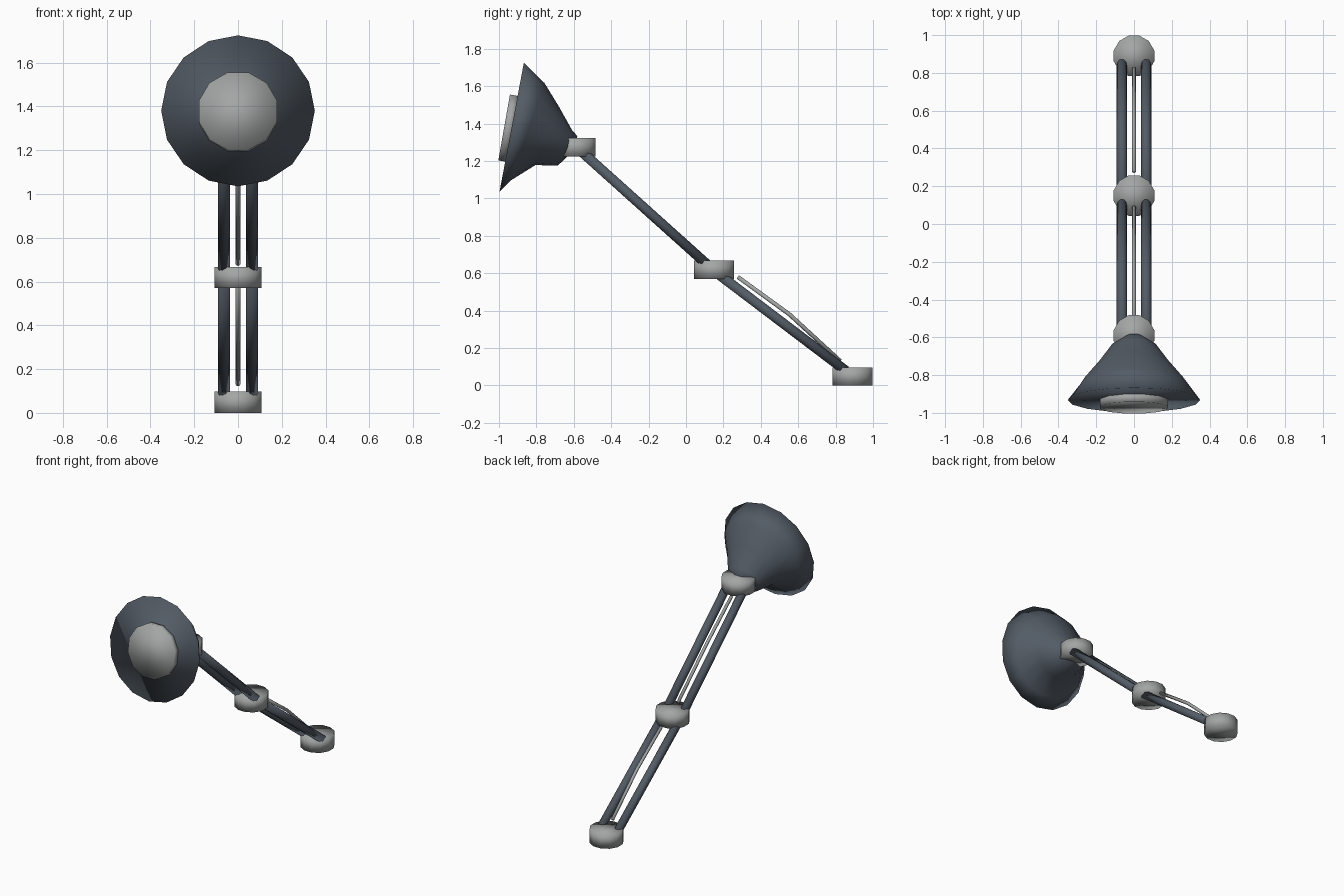
import bpy, bmesh, math
from mathutils import Vector, Matrix

if "Cube" in bpy.data.objects:
    bpy.data.objects.remove(bpy.data.objects["Cube"])


def material(name, rgb):
    m = bpy.data.materials.new(name)
    m.diffuse_color = (*rgb, 1)
    m.use_nodes = True
    m.node_tree.nodes["Principled BSDF"].inputs["Base Color"].default_value = m.diffuse_color
    return m


SLATE = material("dark slate", (0.085, 0.105, 0.13))
GREY = material("light grey", (0.36, 0.38, 0.37))


def loft(name, rings, mat):
    """Skin a list of vertex rings and cap both ends."""
    bm = bmesh.new()
    loops = [[bm.verts.new(p) for p in ring] for ring in rings]
    n = len(loops[0])
    for a, b in zip(loops, loops[1:]):
        for i in range(n):
            j = (i + 1) % n
            bm.faces.new((a[i], a[j], b[j], b[i]))
    bm.faces.new(loops[0])
    bm.faces.new(loops[-1])
    bmesh.ops.recalc_face_normals(bm, faces=bm.faces)
    for f in bm.faces:
        f.smooth = True
    me = bpy.data.meshes.new(name)
    bm.to_mesh(me)
    bm.free()
    me.materials.append(mat)
    ob = bpy.data.objects.new(name, me)
    bpy.context.collection.objects.link(ob)
    return ob


def ring(centre, radius, n, tilt, phase=0.0, wide=1.0):
    """Circle whose plane starts in XZ and is tilted about X (degrees)."""
    rot = Matrix.Rotation(math.radians(-tilt), 3, 'X')
    pts = []
    for i in range(n):
        a = math.tau * (i + phase) / n
        local = Vector((radius * wide * math.cos(a), 0, radius * math.sin(a)))
        pts.append(Vector(centre) + rot @ local)
    return pts


def tube(name, x, path, radius, n, mat):
    """Round bar along (y, z) points at a fixed x."""
    rings = []
    for i, (y, z) in enumerate(path):
        y0, z0 = path[max(i - 1, 0)]
        y1, z1 = path[min(i + 1, len(path) - 1)]
        tilt = -math.degrees(math.atan2(z1 - z0, y1 - y0))
        rings.append(ring((x, y, z), radius, n, tilt))
    return loft(name, rings, mat)


# Base and pivot pucks
for name, y, z in (("base", 0.89, 0.0), ("elbow_joint", 0.15, 0.57),
                   ("neck_joint", -0.59, 1.225)):
    loft(name, [ring((0, y, h), 0.111, 12, 90, 0.5) for h in (z, z + 0.097)], GREY)

# Paired arm tubes with a bent tension rod between them
arms = (
    ("lower", [(0.855, 0.078), (0.17, 0.597)],
     [(0.825, 0.13), (0.553, 0.38), (0.277, 0.58)]),
    ("upper", [(0.115, 0.645), (-0.57, 1.26)],
     [(0.09, 0.68), (-0.22, 0.965), (-0.51, 1.205)]),
)
for name, path, rod in arms:
    for side, label in ((-1, "left"), (1, "right")):
        tube(f"{name}_arm_{label}", side * 0.064, path, 0.028, 10, SLATE)
    tube(f"{name}_tension_rod", 0, rod, 0.011, 8, GREY)

# Flared shade: centre y, centre z, radius, tilt, width factor
shade = [
    (-0.932, 1.380, 0.351, 10.7, 1.0),
    (-0.845, 1.358, 0.274, 18.7, 1.03),
    (-0.742, 1.334, 0.168, 22.0, 1.15),
    (-0.648, 1.270, 0.103, 22.0, 1.2),
    (-0.595, 1.290, 0.045, 18.0, 1.0),
]
loft("lamp_shade",
     [ring((0, y, z), r, 16, t, 0, w) for y, z, r, t, w in shade], SLATE)

# Lens disc on the face of the shade
axis = Vector((0, -math.cos(math.radians(10)), math.sin(math.radians(10))))
face = Vector((0, -0.932, 1.372))
loft("lamp_lens",
     [ring(face + axis * d, 0.185, 12, 10, 0.5) for d in (-0.01, 0.041)], GREY)
